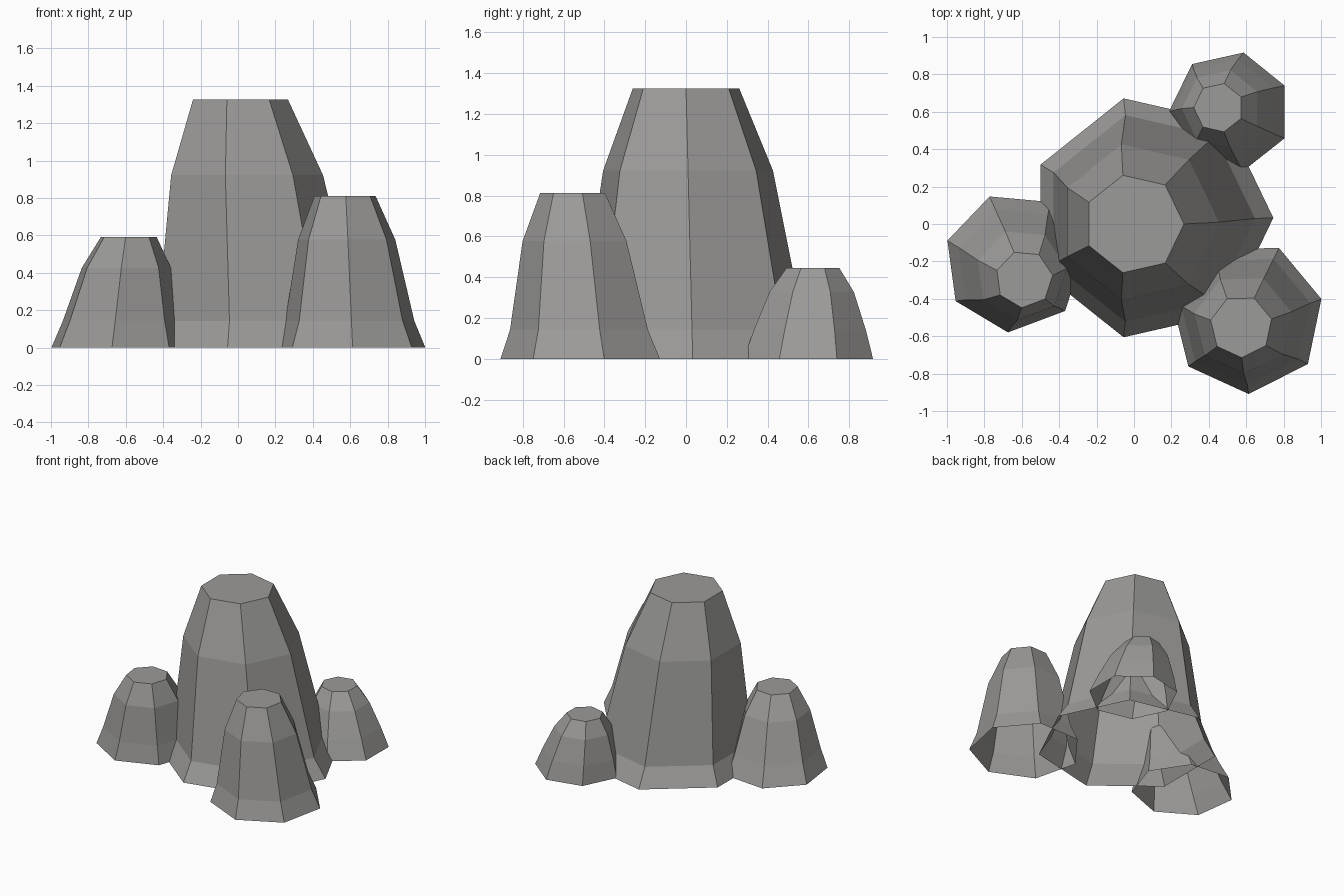
import bpy, bmesh, math

if "Cube" in bpy.data.objects:
    bpy.data.objects.remove(bpy.data.objects["Cube"])

stone = bpy.data.materials.new("grey stone")
stone.diffuse_color = (0.33, 0.325, 0.315, 1)
stone.use_nodes = True
stone.node_tree.nodes["Principled BSDF"].inputs["Base Color"].default_value = stone.diffuse_color

SIDES = 7
SKIRT = 0.143                     # height of the flared foot on every rock


def rock(name, base, top, radius, height, shoulder, angle):
    """Leaning seven-sided rock, open underneath, with a flat cap.
    base and top are the ring centres, shoulder is the height of the bend."""
    bm = bmesh.new()
    rings = []
    for z, scale in ((0, 1.0), (SKIRT, 0.865), (shoulder, 0.652), (height, 0.408)):
        t = z / height
        cx = base[0] + (top[0] - base[0]) * t
        cy = base[1] + (top[1] - base[1]) * t
        ring = []
        for i in range(SIDES):
            a = math.radians(angle) + math.tau * i / SIDES
            r = radius * scale
            ring.append(bm.verts.new((cx + r * math.cos(a), cy + r * math.sin(a), z)))
        rings.append(ring)
    for lo, hi in zip(rings, rings[1:]):
        for i in range(SIDES):
            j = (i + 1) % SIDES
            bm.faces.new((lo[i], lo[j], hi[j], hi[i]))
    bm.faces.new(rings[-1])
    mesh = bpy.data.meshes.new(name)
    bm.to_mesh(mesh)
    bm.free()
    mesh.materials.append(stone)
    obj = bpy.data.objects.new(name, mesh)
    bpy.context.collection.objects.link(obj)


# tall middle rock and three smaller ones around it
rock("main_rock", (0.09, 0.033), (0, 0), 0.655, 1.326, 0.922, 0)
rock("left_rock", (-0.64, -0.205), (-0.587, -0.295), 0.376, 0.592, 0.427, 7.7)
rock("front_right_rock", (0.605, -0.50), (0.573, -0.548), 0.409, 0.812, 0.577, 14)
rock("back_right_rock", (0.512, 0.60), (0.452, 0.622), 0.325, 0.446, 0.328, -26)
